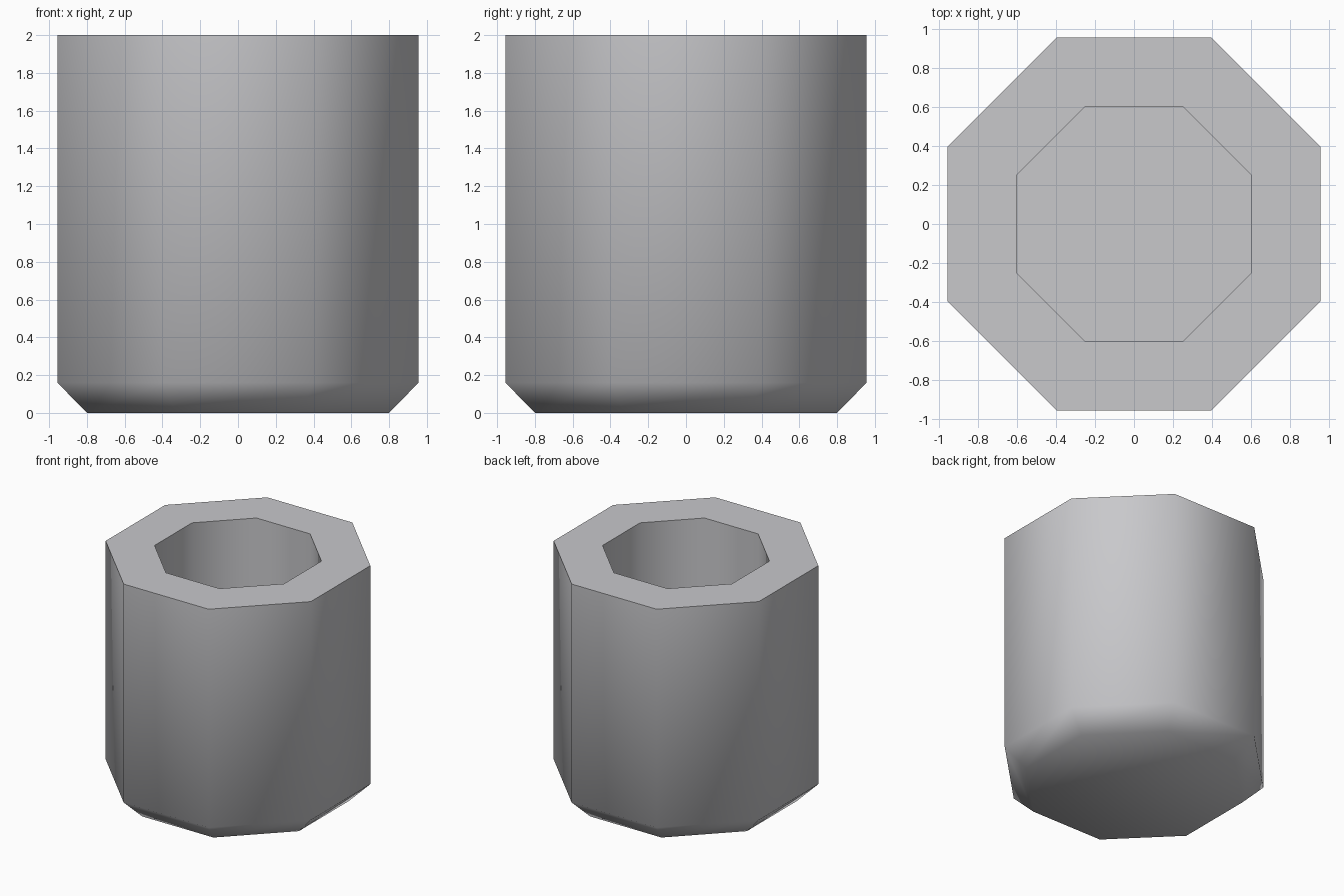
import bpy
import bmesh
from math import cos, sin, pi, radians

if "Cube" in bpy.data.objects:
    bpy.data.objects.remove(bpy.data.objects["Cube"], do_unlink=True)

SIDES = 8

# Light grey body colour
grey = bpy.data.materials.new("light_grey")
grey.use_nodes = True
colour = (0.58, 0.58, 0.6, 1)
grey.diffuse_color = colour
grey.node_tree.nodes["Principled BSDF"].inputs["Base Color"].default_value = colour

# Flat-to-centre distance and height of each ring, from the base round to the inner floor
profile = [(0.8, 0), (0.956, 0.16), (0.956, 2), (0.603, 2), (0.603, 0.35)]


def ring(bm, apothem, z):
    radius = apothem / cos(pi / SIDES)
    angles = [(i + 0.5) * 2 * pi / SIDES for i in range(SIDES)]
    return [bm.verts.new((radius * cos(a), radius * sin(a), z)) for a in angles]


# Hollow octagonal cup with a chamfered base
bm = bmesh.new()
rings = [ring(bm, a, z) for a, z in profile]
for low, high in zip(rings, rings[1:]):
    for i in range(SIDES):
        j = (i + 1) % SIDES
        bm.faces.new((low[i], low[j], high[j], high[i]))
bm.faces.new(rings[0][::-1])
bm.faces.new(rings[-1])
bmesh.ops.recalc_face_normals(bm, faces=bm.faces)

mesh = bpy.data.meshes.new("octagonal_cup")
bm.to_mesh(mesh)
bm.free()
mesh.materials.append(grey)
cup = bpy.data.objects.new("octagonal_cup", mesh)
bpy.context.collection.objects.link(cup)

# Smooth sides and base, crisp rim
bpy.ops.object.select_all(action="DESELECT")
cup.select_set(True)
bpy.context.view_layer.objects.active = cup
bpy.ops.object.shade_smooth_by_angle(angle=radians(60))
